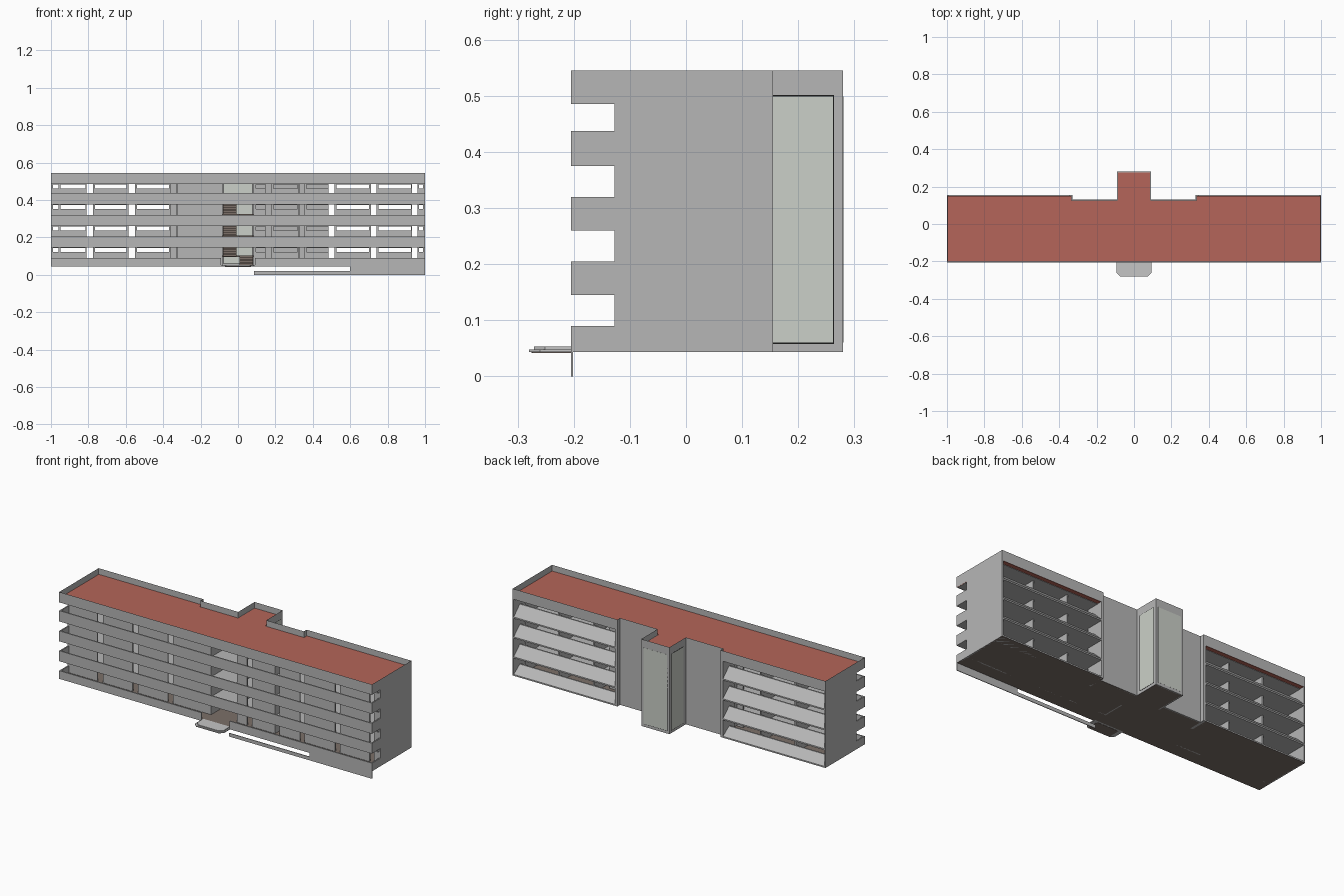
import bpy, bmesh
from mathutils import Matrix, Vector

if "Cube" in bpy.data.objects:
    bpy.data.objects.remove(bpy.data.objects["Cube"])

def mat(name, rgb):
    m = bpy.data.materials.new(name)
    m.diffuse_color = (*rgb, 1)
    m.use_nodes = True
    m.node_tree.nodes["Principled BSDF"].inputs["Base Color"].default_value = m.diffuse_color
    return m

GREY = mat("concrete_grey", (0.47, 0.47, 0.47))
RED = mat("roof_red", (0.46, 0.13, 0.10))
LIGHT = mat("glazing_pale", (0.60, 0.63, 0.58))
PALE = mat("porch_pale", (0.56, 0.56, 0.56))
BROWN = mat("floor_brown", (0.20, 0.16, 0.14))
BLACK = mat("joint_black", (0.01, 0.01, 0.01))

def finish(name, bm, *mats):
    bmesh.ops.recalc_face_normals(bm, faces=bm.faces)
    me = bpy.data.meshes.new(name)
    bm.to_mesh(me)
    bm.free()
    for m in mats:
        me.materials.append(m)
    ob = bpy.data.objects.new(name, me)
    bpy.context.collection.objects.link(ob)
    return ob

def boxes(name, m, items):
    """One object from boxes given as (x0, x1, y0, y1, z0, z1)."""
    bm = bmesh.new()
    for x0, x1, y0, y1, z0, z1 in items:
        t = Matrix.Translation(((x0 + x1) / 2, (y0 + y1) / 2, (z0 + z1) / 2))
        s = Matrix.Diagonal((x1 - x0, y1 - y0, z1 - z0, 1))
        bmesh.ops.create_cube(bm, size=1, matrix=t @ s)
    return finish(name, bm, m)

def prism(name, pts, z0, z1, m, ring=0):
    """Extrude a plan outline; with ring > 0 keep only a wall of that thickness."""
    bm = bmesh.new()
    f = bm.faces.new([bm.verts.new((x, y, z0)) for x, y in pts])
    if ring:
        bmesh.ops.inset_region(bm, faces=[f], thickness=ring, use_boundary=True)
        bmesh.ops.delete(bm, geom=[f], context='FACES')
    r = bmesh.ops.extrude_face_region(bm, geom=bm.faces[:], use_keep_orig=True)
    vs = [v for v in r["geom"] if isinstance(v, bmesh.types.BMVert)]
    bmesh.ops.translate(bm, verts=vs, vec=(0, 0, z1 - z0))
    return finish(name, bm, m)

def mirrored(pts):
    return pts + [(-x, y) for x, y in reversed(pts)]

F, IN, BK, MID, TB = -0.205, -0.127, 0.155, 0.13, 0.28     # main depth planes
T = 0.007                                                # shell thickness
BANDS = [(.043, .09), (.145, .205), (.26, .32), (.375, .437), (.485, .545)]
LEVELS = [(BANDS[i][0], BANDS[i + 1][0]) for i in range(4)]
outline = mirrored([(1, F), (1, BK), (.33, BK), (.33, MID), (.09, MID), (.09, TB)])

# Roof deck, parapet and base
inner = mirrored([(.996, F + .004), (.996, BK - .004), (.334, BK - .004),
                  (.334, MID - .004), (.086, MID - .004), (.086, TB - .004)])
prism("roof_deck", inner, .487, .512, RED)
prism("roof_parapet", outline, .485, .545, GREY, ring=.006)
boxes("roof_soffit", GREY, [(-.995, .995, F + .004, MID - .005, .485, .489)])
base = prism("base_slab", outline, .043, .051, GREY)
base.data.materials.append(BROWN)
for p in base.data.polygons:
    if abs(p.normal.z) > .5:
        p.material_index = 1

# Balcony parapets: front strips with end returns, ground one open at the entrance
parts = []
for i, (z0, z1) in enumerate(BANDS[:4]):
    spans = [(-1, -.09), (.09, 1)] if i == 0 else [(-1, 1)]
    parts += [(a, b, F, F + T, z0, z1) for a, b in spans]
    parts += [(min(s, s - s * T), max(s, s - s * T), F + T, IN, z0, z1) for s in (-1, 1)]
boxes("balcony_parapets", GREY, parts)

# Floor slabs, leaving the stairwell open
parts = []
for z0, _ in LEVELS[1:]:
    parts += [(a, b, F + T, MID - T, z0, z0 + .01) for a, b in ((-.995, -.09), (.09, .995))]
    parts.append((-.09, .09, F + T, 0, z0, z0 + .01))
boxes("floor_slabs", GREY, parts)

# End walls and central back walls
parts = []
for s in (-1, 1):
    for a, b, y0, y1 in ((1 - T, 1, IN, BK), (.33, .345, .05, BK), (.09, .33, MID - T, MID)):
        xs = sorted((s * a, s * b))
        parts.append((*xs, y0, y1, .043, .487))
boxes("outer_walls", GREY, parts)

# Balcony wall: windows (W) and doors (D) left open, filled with piers and sills
openings = [(-.99, -.96, 'W'), (-.95, -.815, 'W'), (-.81, -.775, 'D'), (-.765, -.595, 'W'),
            (-.585, -.55, 'D'), (-.54, -.37, 'W'), (-.36, -.325, 'D'), (-.09, .09, 'D'),
            (.097, .145, 'W'), (.147, .18, 'D'), (.19, .32, 'W'), (.325, .355, 'D'),
            (.365, .48, 'W'), (.485, .515, 'D'), (.525, .70, 'W'), (.71, .74, 'D'),
            (.75, .925, 'W'), (.93, .96, 'D'), (.965, .99, 'W')]
parts = []
for z0, z1 in LEVELS:
    x = -.995
    for a, b, kind in openings + [(.995, .995, 'D')]:
        parts.append((x, a, IN, IN + T, z0, z1))
        if kind == 'W':
            parts.append((a, b, IN, IN + T, z0, z1 - .024))
            parts.append((a, b, IN, IN + T, z1 - .003, z1))
        x = b
boxes("balcony_wall", GREY, parts)

# Room partitions
parts = [(x - .004, x + .004, IN, .098, .045, .487)
         for x in (-.768, -.545, -.322, .185, .322, .522, .745, .963)]
parts += [(.33, .483, 0, T, .045, .487), (-.37, -.33, 0, T, .045, .487)]
boxes("partitions", GREY, parts)

# Sloping sills along the back of both wings
bm = bmesh.new()
for z0, z1 in BANDS[:4]:
    for a, b in ((-.994, -.335), (.335, .994)):
        prof = [(BK, z0), (BK, z0 + .008), (.10, z1), (.092, z1), (.092, z0)]
        f = bm.faces.new([bm.verts.new((a, y, z)) for y, z in prof])
        r = bmesh.ops.extrude_face_region(bm, geom=[f], use_keep_orig=True)
        bmesh.ops.translate(bm, vec=(b - a, 0, 0),
                            verts=[v for v in r["geom"] if isinstance(v, bmesh.types.BMVert)])
finish("back_sills", bm, GREY)

# Stair tower shell, with glazed panels set in a dark joint
boxes("stair_tower", GREY, [(-.09, -.09 + T, IN, TB, .043, .51), (.09 - T, .09, IN, TB, .043, .51),
                            (-.09, .09, TB - T, TB, .043, .51)])
for name, m, g, e in (("glazing_joint", BLACK, 0, .0005), ("glazing", LIGHT, .002, .001)):
    z0, z1 = .058 + g, .501 - g
    boxes(name, m, [(-.077 + g, .077 - g, TB - T - e, TB + e - .0005, z0, z1)]
          + [(s * .0865 - T / 2 - e, s * .0865 + T / 2 + e, BK - .002 + g, .264 - g, z0, z1)
             for s in (-1, 1)])

# Stairs: right flight up to a landing, left flight back to the next floor
parts = []
N, Y0, Y1 = 6, 0, .14
for z0, z1 in LEVELS[:3]:
    rise, run = (z1 - z0) / (2 * N), (Y1 - Y0) / N
    for i in range(N):
        za, zb = z0 + .008 + rise * i, z0 + .008 + rise * (N + i)
        parts.append((.008, .08, Y0 + run * i, Y0 + run * (i + 1), za - .004, za + rise))
        parts.append((-.08, -.008, Y1 - run * (i + 1), Y1 - run * i, zb - .004, zb + rise))
    zm = (z0 + z1) / 2 + .008
    parts.append((-.082, .082, Y1, Y1 + .07, zm - .006, zm))
boxes("stairs", BROWN, parts)

# Entrance porch: two steps with clipped corners
def step(name, w, y, z0, z1, m):
    prism(name, mirrored([(w, F + .01), (w, y + .02), (w - .02, y)]), z0, z1, m)
step("porch_lower_step", .093, -.28, .043, .048, PALE)
step("porch_upper_step", .085, -.271, .048, .053, PALE)
boxes("porch_underside", BROWN, [(-.07, .07, -.275, F, .042, .044)])

# Thin plinth wall under the right front, with a long slot
boxes("plinth_wall", GREY, [(.085, .6, F, F + .004, 0, .02), (.6, 1, F, F + .004, 0, .045)])
